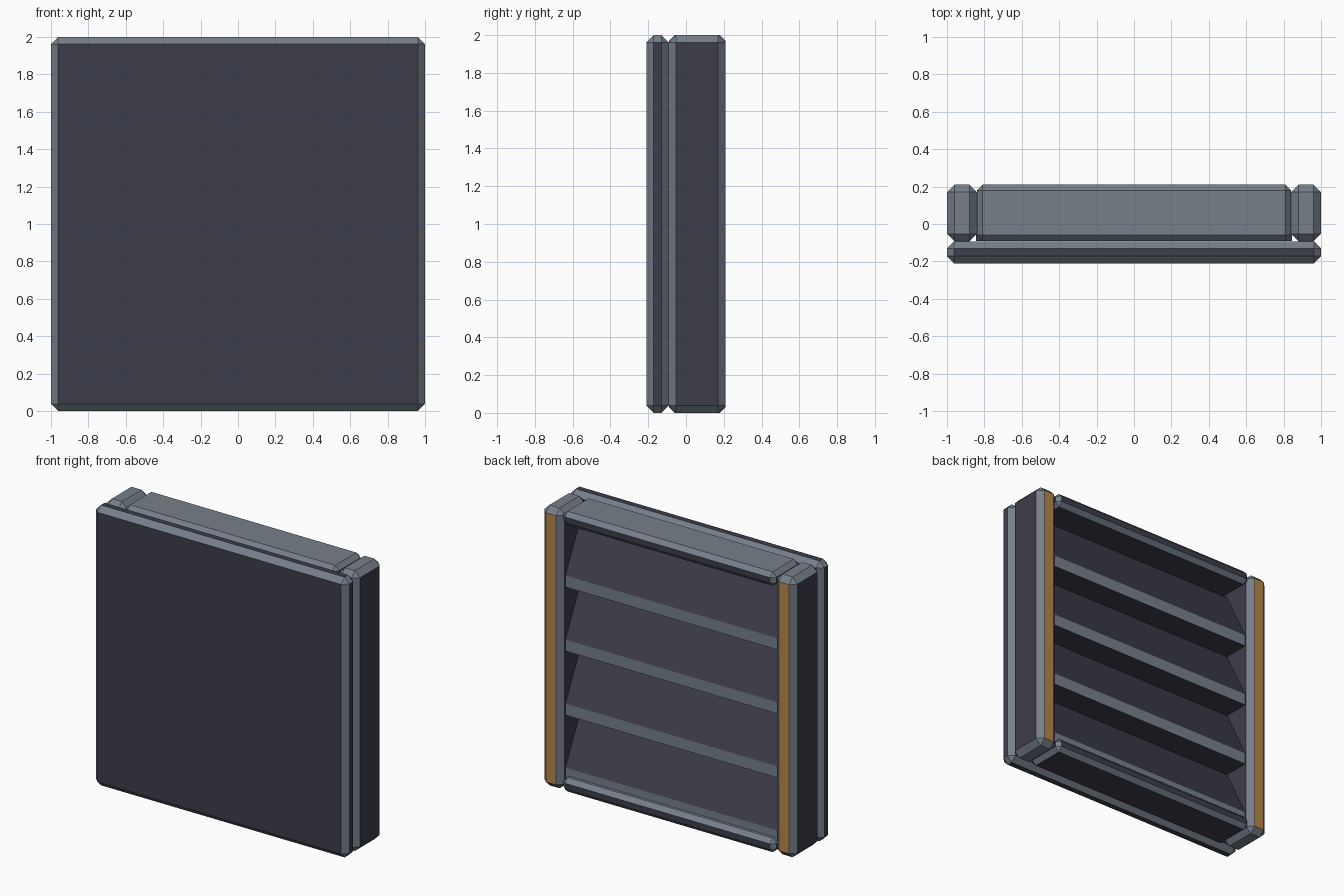
import bpy, bmesh

if "Cube" in bpy.data.objects:
    bpy.data.objects.remove(bpy.data.objects["Cube"])


def material(name, rgb):
    m = bpy.data.materials.new(name)
    m.diffuse_color = (*rgb, 1)
    m.use_nodes = True
    m.node_tree.nodes["Principled BSDF"].inputs["Base Color"].default_value = m.diffuse_color
    return m


DARK, LIGHT, GOLD = 0, 1, 2
MATS = [material("dark_metal", (0.048, 0.047, 0.069)),
        material("grey_metal", (0.18, 0.215, 0.255)),
        material("amber_strip", (0.485, 0.242, 0.065))]


def finish(name, bm, rule):
    """Colour the faces by their normal and make the object."""
    bmesh.ops.recalc_face_normals(bm, faces=bm.faces)
    bm.normal_update()
    for f in bm.faces:
        f.material_index = rule(f.normal)
    me = bpy.data.meshes.new(name)
    bm.to_mesh(me)
    bm.free()
    for m in MATS:
        me.materials.append(m)
    bpy.context.collection.objects.link(bpy.data.objects.new(name, me))


def chamfered_box(name, lo, hi, bevel, rule):
    bm = bmesh.new()
    bmesh.ops.create_cube(bm, size=1)
    for v in bm.verts:
        v.co = [lo[i] if v.co[i] < 0 else hi[i] for i in range(3)]
    bmesh.ops.bevel(bm, geom=bm.edges[:], offset=bevel, offset_type='OFFSET',
                    segments=1, profile=0.5, affect='EDGES')
    finish(name, bm, rule)


def is_chamfer(n):
    return max(abs(c) for c in n) < 0.95


def panel_rule(n):
    return LIGHT if is_chamfer(n) else DARK


def post_rule(n):
    if n.y > 0.95:
        return GOLD
    return LIGHT if is_chamfer(n) or abs(n.z) > 0.95 else DARK


def bar_rule(n):
    return LIGHT if is_chamfer(n) or n.z > 0.95 else DARK


# Front panel
chamfered_box("front_panel", (-1, -0.21, 0), (1, -0.093, 2), 0.038, panel_rule)

# Side posts with amber strip on the back
for side, x0, x1 in (("left", -1, -0.84), ("right", 0.84, 1)):
    chamfered_box(side + "_post", (x0, -0.093, 0), (x1, 0.21, 2), 0.04, post_rule)

# Top and bottom bars
for end, z0, z1 in (("bottom", 0, 0.1), ("top", 1.9, 2)):
    chamfered_box(end + "_bar", (-0.84, -0.09, z0), (0.84, 0.21, z1), 0.03, bar_rule)

# Louvred back: sawtooth profile (y, z) pulled across the width
DEEP, OUT, STEP, LIP, TOP = -0.03, 0.16, 0.457, 0.082, 1.9
profile = [(-0.09, TOP)]
for i in range(4):
    z = TOP - i * STEP
    profile += [(DEEP, z), (OUT, z - STEP + LIP), (OUT, z - STEP)]
profile.append((-0.09, TOP - 4 * STEP))
bm = bmesh.new()
face = bm.faces.new([bm.verts.new((-0.845, y, z)) for y, z in profile])
ext = bmesh.ops.extrude_face_region(bm, geom=[face])
moved = [g for g in ext["geom"] if isinstance(g, bmesh.types.BMVert)]
bmesh.ops.translate(bm, verts=moved, vec=(1.69, 0, 0))
finish("louvred_back", bm, lambda n: LIGHT if n.y > 0.95 else DARK)
